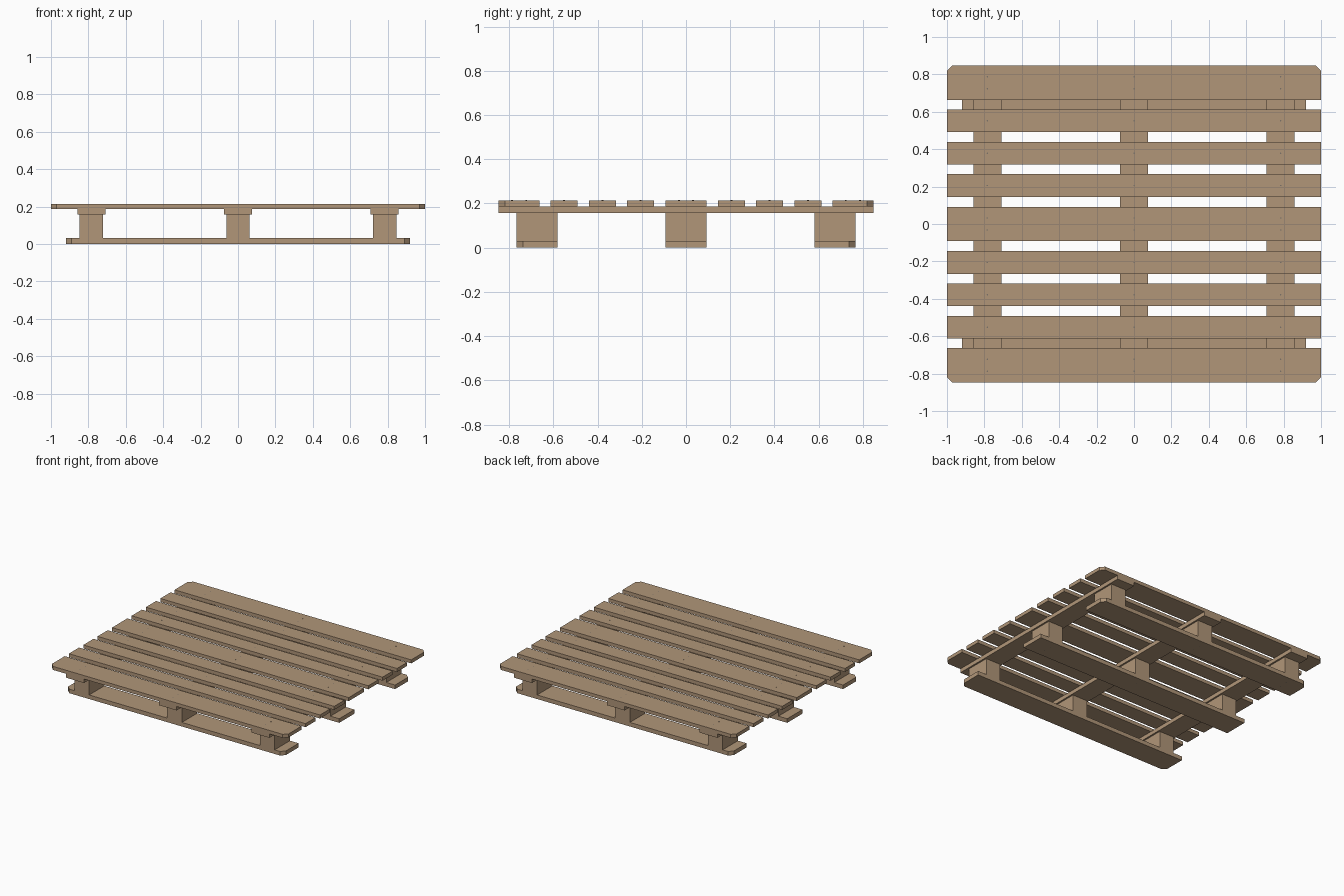
import bpy, bmesh

if "Cube" in bpy.data.objects:
    bpy.data.objects.remove(bpy.data.objects["Cube"])


def material(name, rgb):
    m = bpy.data.materials.new(name)
    m.diffuse_color = (*rgb, 1.0)
    m.use_nodes = True
    m.node_tree.nodes["Principled BSDF"].inputs["Base Color"].default_value = m.diffuse_color
    return m


WOOD = material("pale_wood", (0.44, 0.305, 0.19))
STEEL = material("nail_steel", (0.20, 0.17, 0.14))


def finish(bm, name, mat):
    bmesh.ops.recalc_face_normals(bm, faces=bm.faces)
    me = bpy.data.meshes.new(name)
    bm.to_mesh(me)
    bm.free()
    me.materials.append(mat)
    ob = bpy.data.objects.new(name, me)
    bpy.context.collection.objects.link(ob)
    return ob


def board(name, cx, cy, w, d, z0, z1, cut=0.0, side=0):
    """Box plank; 'cut' trims the two corners on the +y or -y side."""
    s = side or 1
    x, y = w / 2, d / 2
    if cut:
        outline = [(-x, -y), (x, -y), (x, y - cut), (x - cut, y), (-x + cut, y), (-x, y - cut)]
    else:
        outline = [(-x, -y), (x, -y), (x, y), (-x, y)]
    bm = bmesh.new()
    face = bm.faces.new([bm.verts.new((cx + px, cy + s * py, z0)) for px, py in outline])
    ext = bmesh.ops.extrude_face_region(bm, geom=[face])
    for v in ext["geom"]:
        if isinstance(v, bmesh.types.BMVert):
            v.co.z = z1
    return finish(bm, name, WOOD)


BASE_TOP, BLOCK_TOP, STRINGER_TOP, TOP = 0.031, 0.157, 0.187, 0.214
WIDE, NARROW, CUT = 0.184, 0.122, 0.029
LENGTH_Y = 1.694
COLS = (-0.784, 0.0, 0.784)
ROWS = (-0.674, 0.0, 0.674)

# Deck: three wide boards with three narrow ones in each gap
deck = [(0.0, WIDE)]
for s in (-1, 1):
    deck += [(s * 0.755, WIDE)] + [(s * y, NARROW) for y in (0.206, 0.378, 0.552)]
for i, (y, d) in enumerate(sorted(deck)):
    outer = abs(y) > 0.7
    board(f"deck_board_{i + 1}", 0, y, 2.0, d, STRINGER_TOP, TOP,
          CUT if outer else 0, 1 if y > 0 else -1)

# Cross stringers under the deck
for i, x in enumerate(COLS):
    board(f"stringer_{i + 1}", x, 0, 0.15, LENGTH_Y, BLOCK_TOP, STRINGER_TOP)

# Base skids and the spacer blocks standing on them
for j, y in enumerate(ROWS):
    board(f"base_skid_{j + 1}", 0, y, 1.84, WIDE, 0, BASE_TOP,
          CUT if y else 0, 1 if y > 0 else -1)
    for i, x in enumerate(COLS):
        board(f"block_{j + 1}_{i + 1}", x, y, 0.125, WIDE, BASE_TOP, BLOCK_TOP)


# Nail heads: pairs on wide boards, single on narrow ones
def nail_heads(name, points, z):
    bm = bmesh.new()
    for x, y in points:
        r = bmesh.ops.create_cone(bm, cap_ends=True, segments=8, radius1=0.004,
                                  radius2=0.004, depth=0.001)
        bmesh.ops.translate(bm, verts=r["verts"], vec=(x, y, z))
    finish(bm, name, STEEL)


top_nails = [(x, y + o) for x in COLS for y, d in deck
             for o in ((-0.032, 0.032) if d == WIDE else (0.0,))]
nail_heads("deck_nails", top_nails, TOP)
nail_heads("base_nails", [(x, y + o) for x in COLS for y in ROWS for o in (-0.032, 0.032)], 0.0005)
